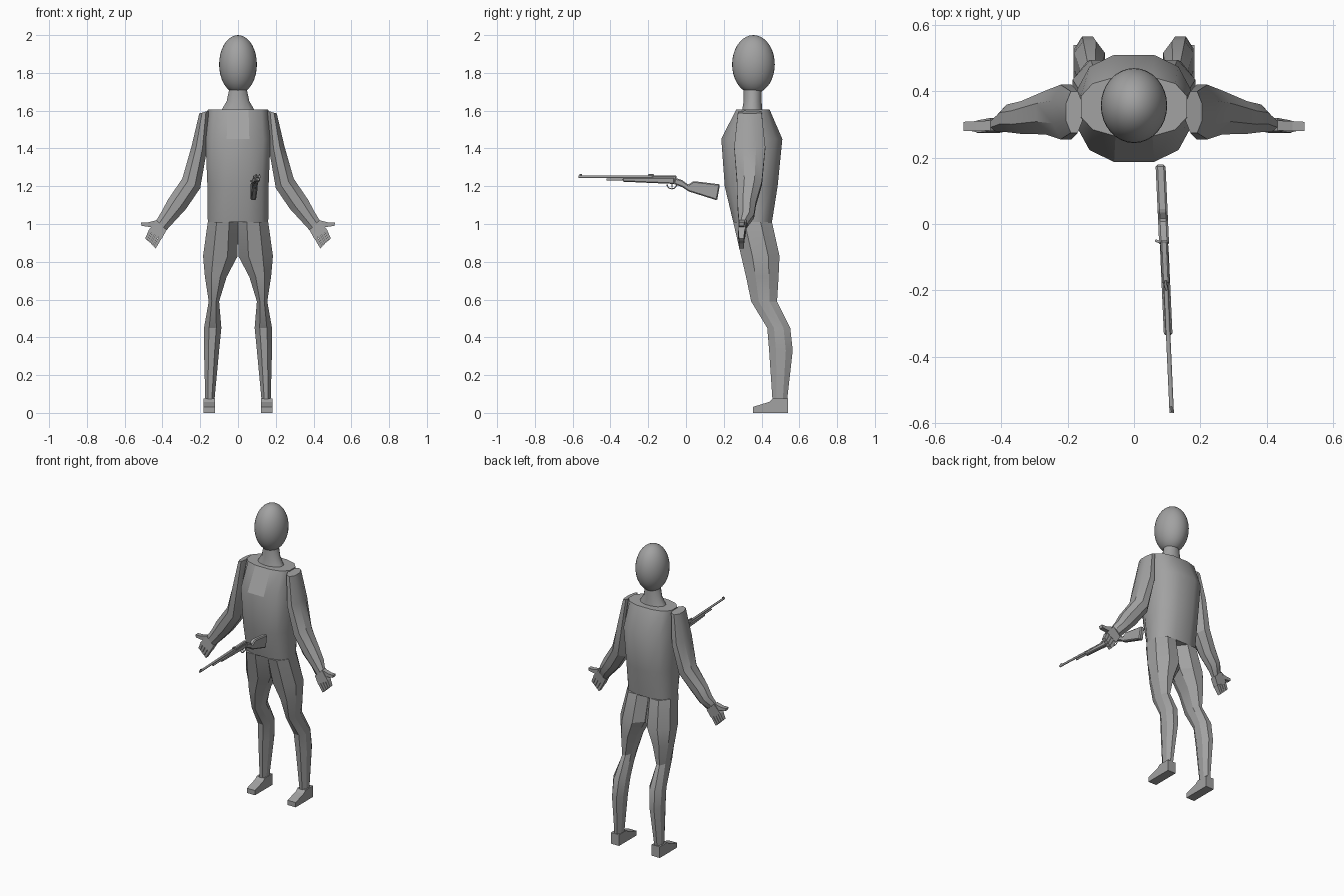
import bpy, bmesh, math
from mathutils import Vector, Matrix

if "Cube" in bpy.data.objects:
    bpy.data.objects.remove(bpy.data.objects["Cube"])

grey = bpy.data.materials.new("plain grey")
grey.use_nodes = True
grey.diffuse_color = (0.36, 0.36, 0.36, 1)
bsdf = grey.node_tree.nodes["Principled BSDF"]
bsdf.inputs["Base Color"].default_value = grey.diffuse_color
bsdf.inputs["Roughness"].default_value = 0.7


def finish(name, bm, angle=0):
    """Turn a bmesh into an object; smooth it below the given angle."""
    bmesh.ops.recalc_face_normals(bm, faces=bm.faces)
    mesh = bpy.data.meshes.new(name)
    bm.to_mesh(mesh)
    bm.free()
    mesh.materials.append(grey)
    ob = bpy.data.objects.new(name, mesh)
    bpy.context.collection.objects.link(ob)
    if angle:
        bpy.ops.object.select_all(action='DESELECT')
        ob.select_set(True)
        bpy.context.view_layer.objects.active = ob
        bpy.ops.object.shade_smooth_by_angle(angle=math.radians(angle))
    return ob


def loft(bm, sections, n=8, power=1.0, side=1):
    """Skin rings; each is (outer x, outer z, inner x, inner z, front y, back y)."""
    def bend(v):
        flat = math.cos(math.pi / n) ** power
        return math.copysign(abs(v) ** power, v) / flat
    rings = []
    for xa, za, xb, zb, y0, y1 in sections:
        ring = []
        for k in range(n):
            t = 2 * math.pi * (k + 0.5) / n
            c, s = bend(math.cos(t)) / 2, bend(math.sin(t)) / 2
            ring.append(bm.verts.new((side * ((xa + xb) / 2 + c * (xa - xb)),
                                      (y0 + y1) / 2 + s * (y1 - y0),
                                      (za + zb) / 2 + c * (za - zb))))
        rings.append(ring)
    for a, b in zip(rings, rings[1:]):
        for k in range(n):
            j = (k + 1) % n
            bm.faces.new((a[k], a[j], b[j], b[k]))
    bm.faces.new(rings[0])
    bm.faces.new(rings[-1])


def level(z, inner, outer, y0, y1):
    return (outer, z, inner, z, y0, y1)


# Head
bm = bmesh.new()
bmesh.ops.create_uvsphere(bm, u_segments=32, v_segments=18, radius=1,
    matrix=Matrix.Translation((0, 0.357, 1.845)) @ Matrix.Diagonal((0.1, 0.113, 0.155, 1)))
finish("head", bm, 60)

# Neck flaring into the shoulders
bm = bmesh.new()
loft(bm, [level(1.59, -0.095, 0.095, 0.295, 0.405),
          level(1.65, -0.06, 0.06, 0.305, 0.4),
          level(1.72, -0.045, 0.045, 0.305, 0.4)], 12)
finish("neck", bm, 40)

# Torso, with a flat panel on the upper chest
bm = bmesh.new()
loft(bm, [level(1.01, -0.16, 0.16, 0.25, 0.455),
          level(1.2, -0.162, 0.162, 0.205, 0.485),
          level(1.45, -0.172, 0.172, 0.187, 0.51),
          level(1.605, -0.16, 0.16, 0.265, 0.443)], 12, 0.8)
torso = finish("torso", bm, 42)
for p in torso.data.polygons:
    if p.center.z > 1.46 and p.center.y < 0.26 and abs(p.center.x) < 0.02:
        p.use_smooth = False

for side, label in ((1, "left"), (-1, "right")):
    # Leg, meeting its twin at the crotch
    bm = bmesh.new()
    loft(bm, [level(1.01, 0, 0.16, 0.25, 0.455),
              level(0.83, 0.002, 0.185, 0.292, 0.495),
              level(0.72, 0.06, 0.175, 0.318, 0.49),
              level(0.59, 0.1, 0.155, 0.345, 0.482),
              level(0.45, 0.088, 0.18, 0.43, 0.552),
              level(0.33, 0.1, 0.18, 0.44, 0.565),
              level(0.065, 0.125, 0.173, 0.458, 0.535)], 8, 1, side)
    finish(label + "_leg", bm, 25)

    # Wedge-shaped foot
    bm = bmesh.new()
    profile = [(0.355, 0), (0.54, 0), (0.54, 0.075), (0.46, 0.075), (0.44, 0.058), (0.355, 0.032)]
    walls = [[bm.verts.new((side * x, y, z)) for y, z in profile] for x in (0.122, 0.182)]
    for wall in walls:
        bm.faces.new(wall)
    for k in range(len(profile)):
        j = k - 1
        bm.faces.new((walls[0][k], walls[0][j], walls[1][j], walls[1][k]))
    finish(label + "_foot", bm)

    # Arm from shoulder to wrist
    bm = bmesh.new()
    loft(bm, [(0.205, 1.585, 0.155, 1.6, 0.275, 0.4),
              (0.245, 1.415, 0.165, 1.39, 0.255, 0.42),
              (0.295, 1.24, 0.2, 1.19, 0.27, 0.402),
              (0.37, 1.13, 0.275, 1.08, 0.272, 0.37),
              (0.405, 1.065, 0.335, 1.015, 0.277, 0.36),
              (0.432, 1.02, 0.378, 0.968, 0.278, 0.325)], 8, 1, side)
    finish(label + "_arm", bm, 25)

    # Hand: palm, four fingers and a thumb
    bm = bmesh.new()
    loft(bm, [(0.432, 1.02, 0.378, 0.968, 0.28, 0.32),
              (0.475, 0.965, 0.405, 0.92, 0.275, 0.312)], 4, 1, side)
    k0, k1 = Vector((0.475, 0.965)), Vector((0.405, 0.92))
    t0, t1 = Vector((0.492, 0.925)), Vector((0.435, 0.87))
    for f in range(4):
        a, b = (f + 0.06) / 4, (f + 0.94) / 4
        loft(bm, [(*k0.lerp(k1, a), *k0.lerp(k1, b), 0.277, 0.31),
                  (*t0.lerp(t1, a), *t0.lerp(t1, b), 0.28, 0.306)], 4, 1, side)
    loft(bm, [(0.432, 1.02, 0.435, 0.98, 0.282, 0.312),
              (0.478, 1.008, 0.472, 0.985, 0.28, 0.31),
              (0.514, 1.008, 0.51, 0.99, 0.28, 0.308)], 4, 1, side)
    finish(label + "_hand", bm)


# Rifle, slightly turned away from straight ahead
def rifle_x(y):
    return 0.088 - 0.045 * y


def plate(name, profile, width):
    """A flat part with its outline in side view."""
    bm = bmesh.new()
    face = bm.faces.new([bm.verts.new((rifle_x(y) - width / 2, y, z)) for y, z in profile])
    new = bmesh.ops.extrude_face_region(bm, geom=[face])["geom"]
    bmesh.ops.translate(bm, vec=(width, 0, 0),
                        verts=[v for v in new if isinstance(v, bmesh.types.BMVert)])
    ob = finish(name, bm)
    bevel = ob.modifiers.new("soft_edges", 'BEVEL')
    bevel.width = width * 0.2
    bevel.limit_method = 'ANGLE'


def rod(name, start, end, radius):
    a, b = Vector(start), Vector(end)
    bm = bmesh.new()
    turn = (b - a).to_track_quat('Z', 'Y').to_matrix().to_4x4()
    bmesh.ops.create_cone(bm, cap_ends=True, segments=10, radius1=radius, radius2=radius,
                          depth=(b - a).length, matrix=Matrix.Translation((a + b) / 2) @ turn)
    finish(name, bm, 40)


def box(name, y0, y1, z0, z1, width):
    plate(name, [(y0, z0), (y1, z0), (y1, z1), (y0, z1)], width)


plate("rifle_stock", [(-0.06, 1.245), (-0.02, 1.232), (0.012, 1.208), (0.04, 1.227), (0.18, 1.21),
                      (0.165, 1.125), (0.015, 1.172), (-0.02, 1.195), (-0.065, 1.212)], 0.03)
plate("rifle_fore_end", [(-0.335, 1.245), (-0.06, 1.246), (-0.06, 1.212), (-0.2, 1.218),
                         (-0.335, 1.224)], 0.026)
box("rifle_receiver", -0.18, -0.05, 1.225, 1.256, 0.022)
box("rear_sight", -0.2, -0.17, 1.25, 1.264, 0.008)
box("front_sight", -0.565, -0.55, 1.25, 1.264, 0.005)
box("trigger", -0.078, -0.072, 1.192, 1.215, 0.005)
rod("rifle_barrel", (rifle_x(-0.57), -0.57, 1.25), (rifle_x(-0.1), -0.1, 1.25), 0.007)
rod("magazine_tube", (rifle_x(-0.42), -0.42, 1.235), (rifle_x(-0.3), -0.3, 1.235), 0.006)
rod("bolt_handle", (rifle_x(-0.06), -0.06, 1.24), (rifle_x(-0.06) - 0.025, -0.05, 1.225), 0.004)

# Trigger guard, a bent wire under the grip
guard = [Vector((rifle_x(-0.075), -0.075 + 0.026 * math.cos(t), 1.21 - 0.024 * math.sin(t)))
         for t in (math.pi * k / 6 for k in range(7))]
for k in range(6):
    rod("trigger_guard_" + str(k + 1), guard[k], guard[k + 1], 0.003)
